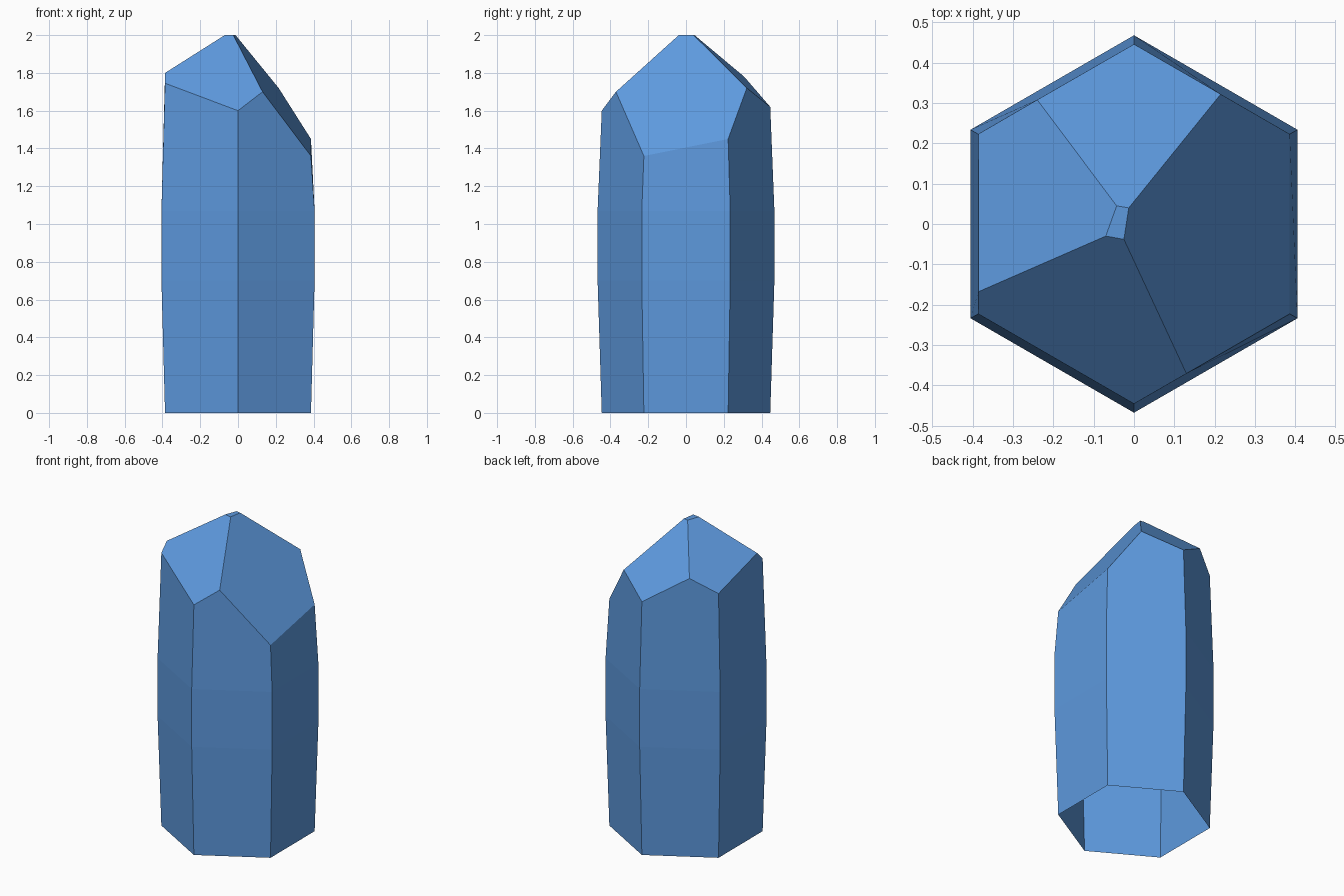
import bpy
import bmesh
from math import cos, sin, radians

default_cube = bpy.data.objects.get("Cube")
if default_cube:
    bpy.data.objects.remove(default_cube, do_unlink=True)

# One flat blue for the whole crystal
blue = bpy.data.materials.new("crystal blue")
blue.use_nodes = True
colour = (0.11, 0.32, 0.73, 1)
blue.diffuse_color = colour
blue.node_tree.nodes["Principled BSDF"].inputs["Base Color"].default_value = colour

SIDES = 6
BASE_RADIUS, BELLY_RADIUS = 0.446, 0.468
corner_heights = [1.36, 1.45, 1.62, 1.69, 1.745, 1.60]

bm = bmesh.new()


def ring(radius, heights):
    """Hexagonal ring of corners, each at its own height."""
    angles = [radians(60 * k - 30) for k in range(SIDES)]
    return [bm.verts.new((radius * cos(a), radius * sin(a), z))
            for a, z in zip(angles, heights)]


# Column: open base, bulging belly, uneven upper corners
rings = [
    ring(BASE_RADIUS, [0] * SIDES),
    ring(BELLY_RADIUS, [0.70] * SIDES),
    ring(BELLY_RADIUS, [1.07] * SIDES),
    ring(BASE_RADIUS, corner_heights),
]
corner = rings[-1]

# Shoulder points where crown ridges meet a wall, keyed by wall
shoulder = {wall: bm.verts.new(p) for wall, p in {
    1: (0.215, 0.322, 1.72),
    2: (-0.24, 0.308, 1.78),
    3: (-0.386, -0.168, 1.80),
    5: (0.13, -0.371, 1.70),
}.items()}

# Walls
for level in range(3):
    low, high = rings[level], rings[level + 1]
    for k in range(SIDES):
        n = (k + 1) % SIDES
        wall = [low[k], low[n], high[n]]
        if level == 2 and k in shoulder:
            wall.append(shoulder[k])
        bm.faces.new(wall + [high[k]])

# Crown: small flat tip and four sloping facets
tip = [bm.verts.new((x, y, 2)) for x, y in
       [(-0.025, -0.038), (-0.013, 0.04), (-0.043, 0.045), (-0.07, -0.03)]]
bm.faces.new(tip)
facets = [
    (5, [0, 1], 1),
    (1, [2], 2),
    (2, [3], 3),
    (3, [4, 5], 5),
]
for i, (start, corners, end) in enumerate(facets):
    edge = [shoulder[start]] + [corner[c] for c in corners] + [shoulder[end]]
    bm.faces.new(edge + [tip[(i + 1) % 4], tip[i]])

mesh = bpy.data.meshes.new("crystal")
bm.to_mesh(mesh)
bm.free()
mesh.materials.append(blue)
crystal = bpy.data.objects.new("crystal", mesh)
bpy.context.collection.objects.link(crystal)
